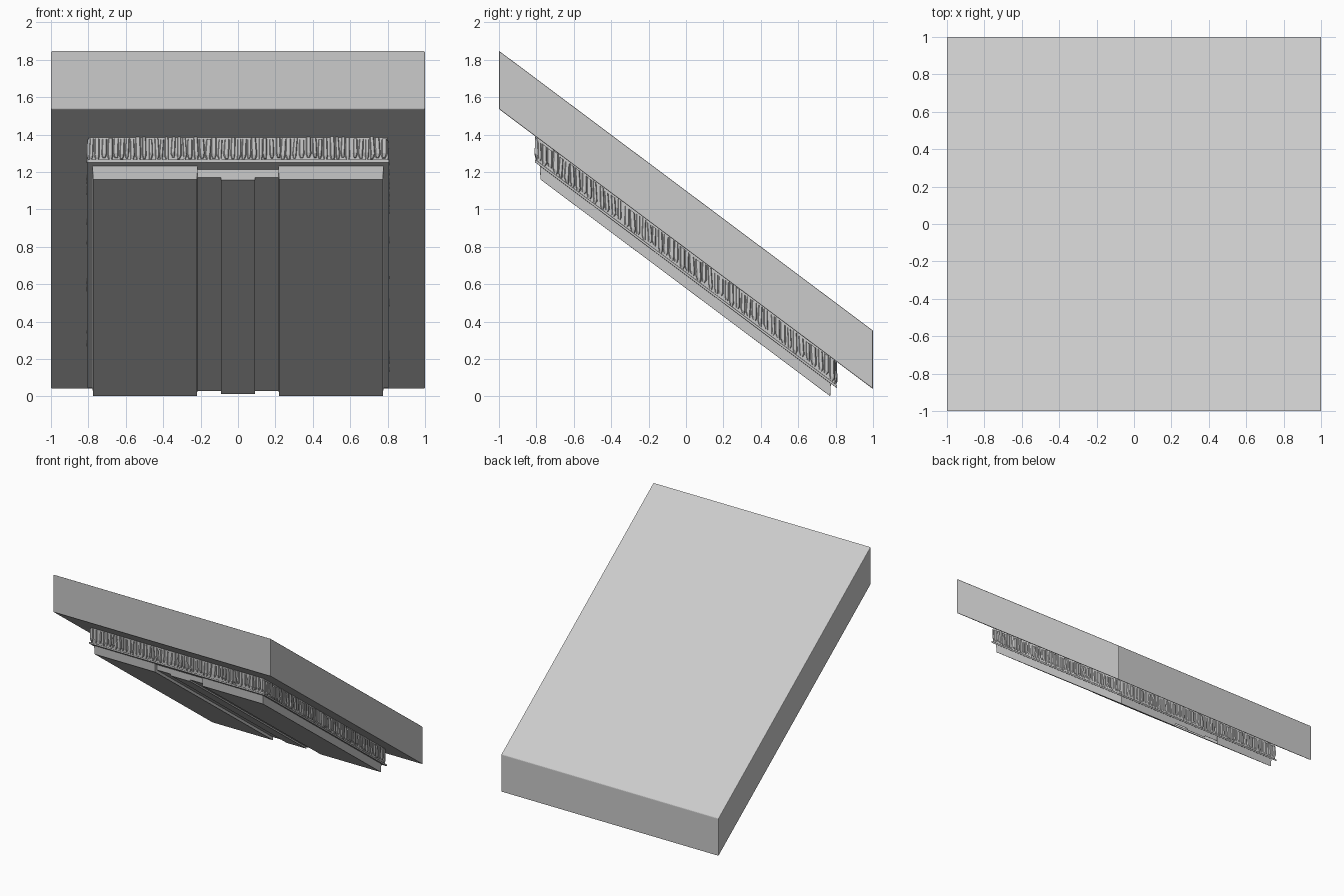
import bpy, bmesh, random
from mathutils import Vector

if "Cube" in bpy.data.objects:
    bpy.data.objects.remove(bpy.data.objects["Cube"])

random.seed(4)
SLOPE = 0.748  # every part falls towards the back at this rate


def add_box(bm, x, y, c, taper=0.0):
    """Box sheared along the slope; taper pulls the lower outline inwards."""
    v = []
    for k in (0, 1):
        t = taper if k == 0 else 0
        for px, py in ((x[0] + t, y[0] + t), (x[1] - t, y[0] + t),
                       (x[1] - t, y[1] - t), (x[0] + t, y[1] - t)):
            v.append(bm.verts.new((px, py, c[k] - SLOPE * py)))
    bm.faces.new((v[3], v[2], v[1], v[0]))
    bm.faces.new(v[4:])
    for i in range(4):
        j = (i + 1) % 4
        bm.faces.new((v[i], v[j], v[4 + j], v[4 + i]))


def finish(name, bm, bevel=0.0):
    bmesh.ops.recalc_face_normals(bm, faces=bm.faces)
    me = bpy.data.meshes.new(name)
    bm.to_mesh(me)
    bm.free()
    ob = bpy.data.objects.new(name, me)
    bpy.context.collection.objects.link(ob)
    if bevel:
        m = ob.modifiers.new("soft_edges", 'BEVEL')
        m.width = bevel
        m.segments = 2
    return ob


def part(name, x, y, c, bevel=0.0, taper=0.0):
    bm = bmesh.new()
    add_box(bm, x, y, c, taper)
    return finish(name, bm, bevel)


# Thick upper slab
part("top_slab", (-1, 1), (-1, 1), (0.788, 1.1), 0.005)

# Middle layer with a plain lip along its lower edge
part("middle_core", (-0.797, 0.797), (-0.797, 0.797), (0.65, 0.792))
part("middle_lip", (-0.807, 0.807), (-0.807, 0.807), (0.648, 0.664), 0.003)

# Uneven fluted ribs around the middle layer
bm = bmesh.new()


def add_rib(side, a, w, lo, hi, depth):
    ring = []
    for c, s, d in ((lo, 0.55, 0.6), (lo + 0.02, 1, 1), (hi, 0.9, 0.8)):
        lean = random.uniform(-0.004, 0.004)
        row = []
        for u, out in ((-0.5, 0), (-0.28, depth * d), (0.28, depth * d), (0.5, 0)):
            along = a + lean + u * w * s
            r = 0.794 + out
            x, y = ((along, -r), (r, along), (along, r), (-r, along))[side]
            row.append(bm.verts.new((x, y, c - SLOPE * y)))
        ring.append(row)
    for p, q in zip(ring, ring[1:]):
        for i in range(4):
            j = (i + 1) % 4
            bm.faces.new((p[i], p[j], q[j], q[i]))
    bm.faces.new(ring[0])
    bm.faces.new(ring[-1])


for side in range(4):
    a = -0.785
    while a < 0.79:
        add_rib(side, a, random.uniform(0.022, 0.036),
                0.665 + random.uniform(0, 0.016),
                0.786 - random.uniform(0, 0.012), random.uniform(0.010, 0.016))
        a += random.uniform(0.026, 0.036)
finish("middle_ribs", bm)

# Lower layer: two wide panels, recessed strips and a raised centre strip
for s, label in ((-1, "left"), (1, "right")):
    part("lower_panel_" + label, sorted((s * 0.215, s * 0.779)), (-0.782, 0.775),
         (0.578, 0.655), 0.002, 0.004)
    part("lower_recess_" + label, sorted((s * 0.088, s * 0.222)), (-0.757, 0.77),
         (0.604, 0.655))
part("lower_center_strip", (-0.09, 0.09), (-0.757, 0.77), (0.59, 0.655))
